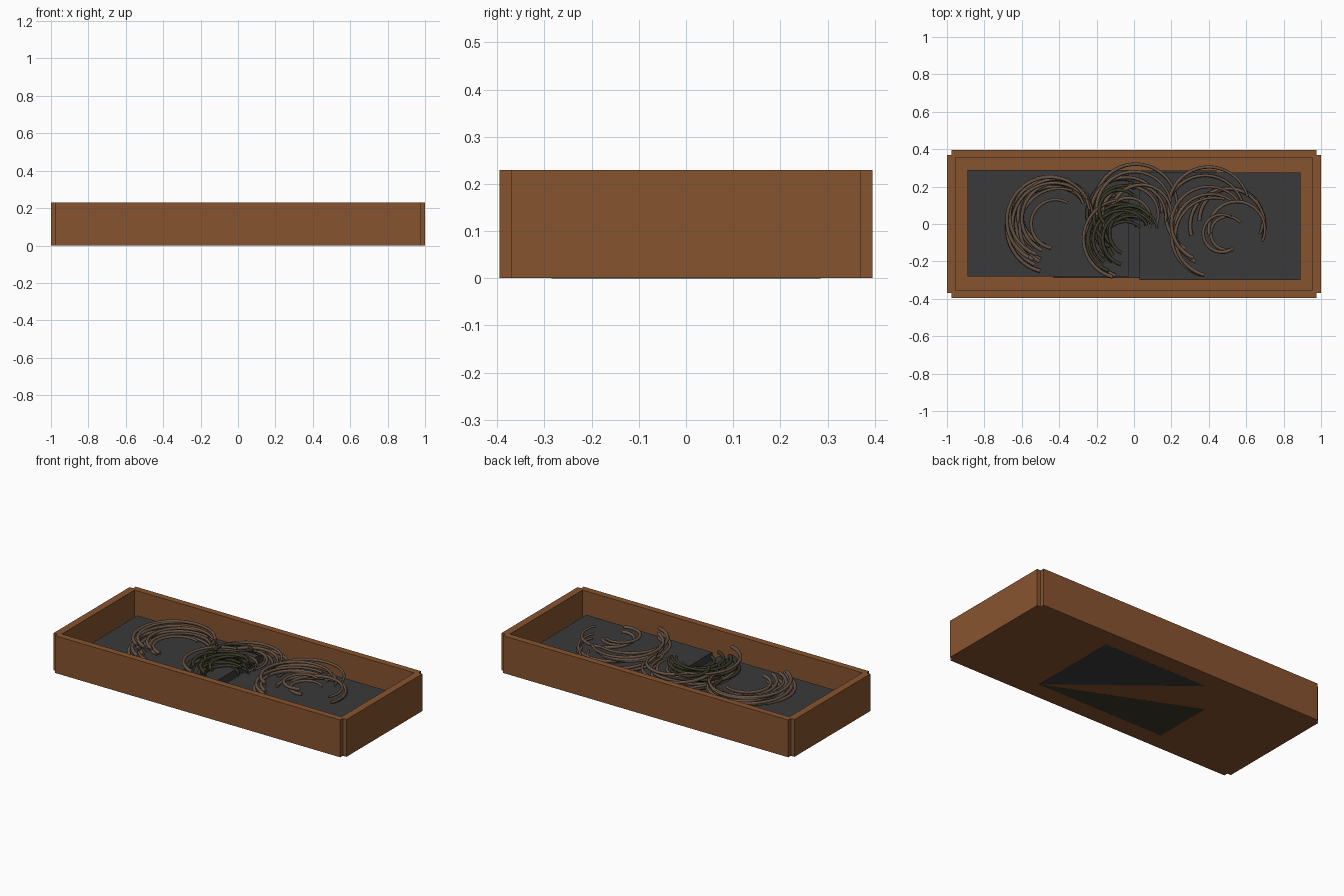
import bpy, math, random
from mathutils import Vector

if "Cube" in bpy.data.objects:
    bpy.data.objects.remove(bpy.data.objects["Cube"])

random.seed(7)


def material(name, rgb):
    m = bpy.data.materials.new(name)
    m.diffuse_color = (*rgb, 1)
    m.use_nodes = True
    m.node_tree.nodes["Principled BSDF"].inputs["Base Color"].default_value = m.diffuse_color
    return m


WOOD = material("brown wood", (0.245, 0.088, 0.029))
SLATE = material("dark grey", (0.042, 0.042, 0.042))
HORN = material("grey brown", (0.13, 0.085, 0.058))
OLIVE = material("dark olive", (0.042, 0.040, 0.022))


def mesh(name, verts, faces, mat):
    me = bpy.data.meshes.new(name)
    me.from_pydata(verts, [], faces)
    me.materials.append(mat)
    ob = bpy.data.objects.new(name, me)
    bpy.context.collection.objects.link(ob)
    return ob


def prism(name, outline, z0, z1, mat):
    """Extrude a counter-clockwise outline from z0 to z1."""
    n = len(outline)
    verts = [(x, y, z) for z in (z0, z1) for x, y in outline]
    faces = [tuple(reversed(range(n))), tuple(range(n, 2 * n))]
    faces += [(i, (i + 1) % n, (i + 1) % n + n, i + n) for i in range(n)]
    return mesh(name, verts, faces, mat)


def box(name, x0, x1, y0, y1, z0, z1, mat):
    return prism(name, [(x0, y0), (x1, y0), (x1, y1), (x0, y1)], z0, z1, mat)


def horn(name, cx, cy, r, a0, a1, z, tilt, mat):
    """Nearly flat curved tube sweeping from angle a0 to a1, thinner at the end."""
    steps, sides, tube = 22, 8, 0.0105
    verts, faces = [], []
    for i in range(steps + 1):
        t = i / steps
        a = math.radians(a0 + (a1 - a0) * t)
        out = Vector((math.cos(a), math.sin(a), 0))
        c = Vector((cx, cy, z + tilt * (t - 0.5))) + out * r
        w = tube * (1 - 0.3 * t)
        for k in range(sides):
            b = math.tau * k / sides
            verts.append(c + out * w * math.cos(b) + Vector((0, 0, w * math.sin(b))))
    for i in range(steps):
        for k in range(sides):
            p, q = i * sides + k, i * sides + (k + 1) % sides
            faces.append((p, p + sides, q + sides, q))
    faces.append(tuple(range(sides)))
    faces.append(tuple(reversed(range(steps * sides, (steps + 1) * sides))))
    ob = mesh(name, verts, faces, mat)
    ob.data.polygons.foreach_set("use_smooth", [len(f) == 4 for f in faces])


# Tray walls and floor
for s, side in ((-1, "front"), (1, "back")):
    y = sorted((s * 0.355, s * 0.395))
    box(side + "_wall", -0.975, 0.975, *y, 0, 0.23, WOOD)
for s, side in ((-1, "left"), (1, "right")):
    x = sorted((s * 0.955, s * 1.0))
    box(side + "_wall", *x, -0.37, 0.37, 0, 0.23, WOOD)
box("floor", -0.975, 0.975, -0.395, 0.395, 0, 0.022, WOOD)

# Slabs lying in the tray, the middle one lowest
box("middle_slab", -0.43, 0.44, -0.288, 0.285, 0.01, 0.055, SLATE)
box("left_slab", -0.89, -0.03, -0.282, 0.29, 0.057, 0.115, SLATE)
box("right_slab", 0.03, 0.89, -0.30, 0.275, 0.057, 0.115, SLATE)

# Slab patches showing on the underside
prism("underside_grey_patch", [(0.44, -0.285), (0.44, 0.285), (-0.27, 0.285)], -0.0003, 0.004, SLATE)
prism("underside_olive_patch", [(0.44, -0.285), (-0.43, 0.09), (-0.43, -0.285)], -0.0003, 0.004, OLIVE)

# Curved horns: centre x, centre y, radius, start angle, end angle
left = [(-0.44, -0.02, 0.24, 255, 60), (-0.45, 0.02, 0.23, 240, 30),
        (-0.43, 0.00, 0.24, 245, 40), (-0.45, 0.04, 0.215, 250, 10),
        (-0.43, 0.00, 0.22, 240, 30), (-0.42, 0.04, 0.20, 235, 0),
        (-0.41, 0.03, 0.19, 245, -10), (-0.43, 0.00, 0.20, 250, 40),
        (-0.40, -0.02, 0.21, 240, 70), (-0.43, 0.05, 0.17, 255, 20),
        (-0.42, 0.00, 0.13, 260, 60)]
right = [(0.40, 0.09, 0.215, 215, 15), (0.38, 0.05, 0.21, 240, 20),
         (0.42, -0.06, 0.22, 255, 80), (0.43, -0.07, 0.21, 255, 75),
         (0.41, -0.03, 0.19, 245, 50), (0.55, -0.03, 0.15, 190, -25),
         (0.50, -0.01, 0.20, 195, -20), (0.47, -0.05, 0.10, 300, 60),
         (0.50, -0.05, 0.09, 290, 40), (0.40, 0.00, 0.20, 245, 40),
         (0.52, 0.02, 0.17, 180, -25)]
middle = [(0.01, 0.10, 0.22, 170, -10), (0.00, 0.08, 0.20, 190, 10),
          (-0.02, -0.06, 0.23, 250, 110), (-0.04, 0.06, 0.19, 180, 0),
          (-0.06, -0.08, 0.21, 255, 100), (0.00, 0.04, 0.17, 200, -10),
          (-0.02, 0.05, 0.15, 170, -20), (0.04, 0.05, 0.16, 150, -15),
          (-0.03, 0.02, 0.12, 190, -20)]
# Each set is stacked in layers above its slab
for side, arcs, z0, z1 in (("left", left, 0.13, 0.195),
                           ("right", right, 0.13, 0.20),
                           ("middle", middle, 0.125, 0.19)):
    heights = [z0 + (z1 - z0) * i / (len(arcs) - 1) for i in range(len(arcs))]
    random.shuffle(heights)
    for i, arc in enumerate(arcs):
        horn(f"{side}_horn_{i + 1}", *arc, heights[i], random.uniform(-0.012, 0.012), HORN)

# Bundle of olive horns tangled in the middle
for i in range(24):
    cx, cy = random.uniform(-0.12, 0.0), random.uniform(-0.12, 0.08)
    r = random.uniform(0.10, 0.19)
    a0 = random.uniform(215, 265)
    horn(f"olive_horn_{i + 1}", cx, cy, r, a0, a0 - random.uniform(130, 220),
         0.08 + 0.11 * i / 23, random.uniform(-0.02, 0.02), OLIVE)
